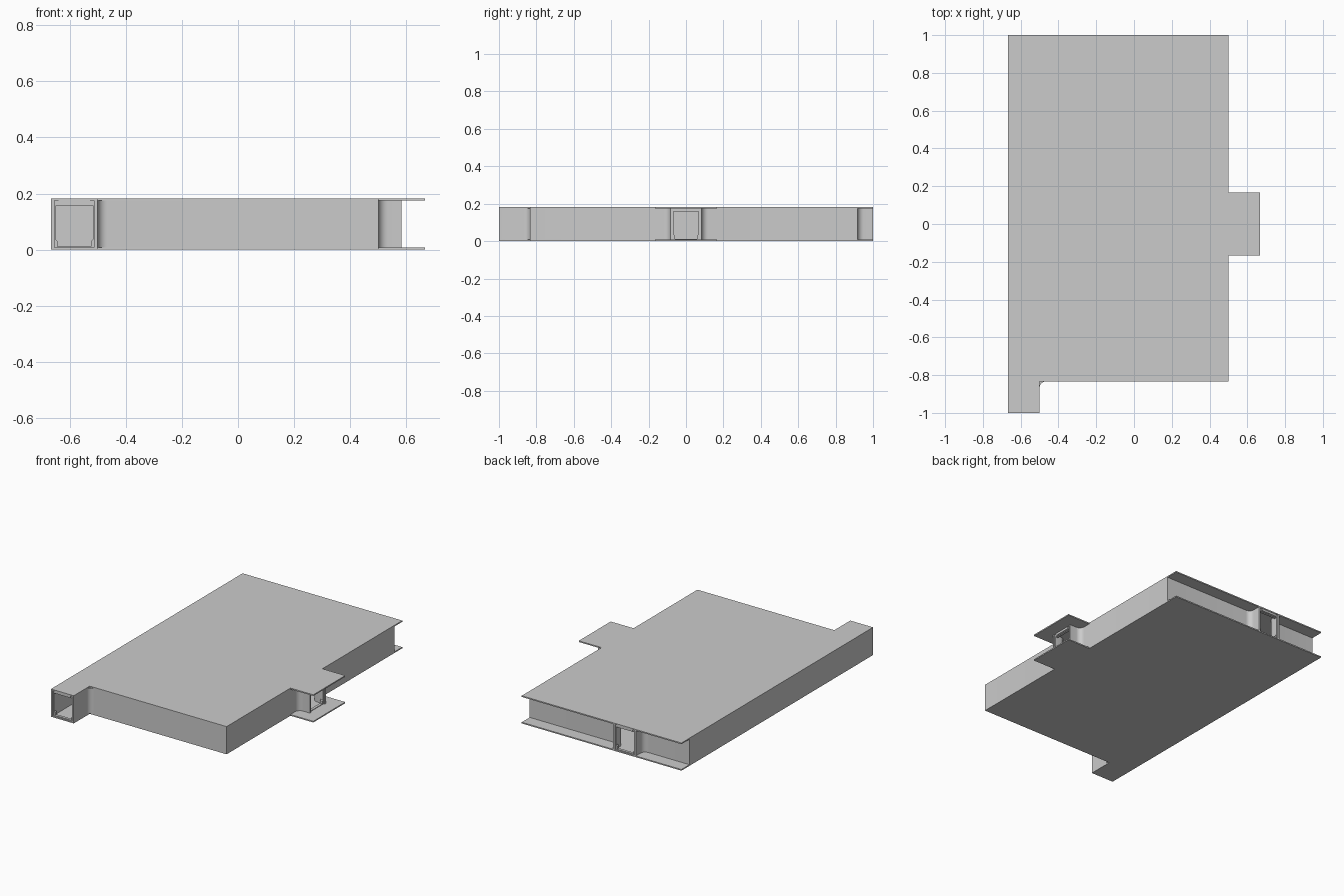
import bpy, bmesh, math
from mathutils import Vector

if "Cube" in bpy.data.objects:
    bpy.data.objects.remove(bpy.data.objects["Cube"])

U = 1 / 6          # layout module
H = 0.183          # overall height
S = 0.008          # slab thickness
T = 0.013          # wall thickness
R = 0.034          # fillet radius where a doorway meets a wall


def make(name, bm, smooth=False):
    bmesh.ops.recalc_face_normals(bm, faces=bm.faces)
    me = bpy.data.meshes.new(name)
    bm.to_mesh(me)
    bm.free()
    ob = bpy.data.objects.new(name, me)
    bpy.context.collection.objects.link(ob)
    if smooth:
        bpy.ops.object.select_all(action='DESELECT')
        ob.select_set(True)
        bpy.context.view_layer.objects.active = ob
        bpy.ops.object.shade_smooth_by_angle(angle=math.radians(30))
    return ob


def prism(name, pts, z0, z1, smooth=False):
    bm = bmesh.new()
    face = bm.faces.new([bm.verts.new((x, y, z0)) for x, y in pts])
    ext = bmesh.ops.extrude_face_region(bm, geom=[face], use_keep_orig=True)
    verts = [g for g in ext['geom'] if isinstance(g, bmesh.types.BMVert)]
    bmesh.ops.translate(bm, verts=verts, vec=(0, 0, z1 - z0))
    return make(name, bm, smooth)


def fillet(path, steps=8):
    """Round every right-hand turn of the path (recessed outer corners)."""
    out = [path[0]]
    for a, b, c in zip(path, path[1:], path[2:]):
        d0, d1 = (b - a).normalized(), (c - b).normalized()
        if d0.cross(d1) < 0:
            centre = b - d0 * R + d1 * R
            for i in range(steps + 1):
                t = i / steps * math.pi / 2
                out.append(centre - d1 * R * math.cos(t) + d0 * R * math.sin(t))
        else:
            out.append(b)
    return out + [path[-1]]


def wall(name, pts):
    """Upright wall; the room lies on the left of the path."""
    p = fillet([Vector(q) for q in pts])
    inner = []
    for i, q in enumerate(p):
        d0 = (q - p[max(i - 1, 0)]).normalized()
        d1 = (p[min(i + 1, len(p) - 1)] - q).normalized()
        d0, d1 = (d0 if i else d1), (d1 if i < len(p) - 1 else d0)
        n0, n1 = Vector((-d0.y, d0.x)), Vector((-d1.y, d1.x))
        inner.append(q + (n0 + n1) * T / (1 + n0.dot(n1)))
    prism(name, p + inner[::-1], S, H - S, True)


def door(name, origin, outward):
    """Stepped door frame with a narrower header piece, set into a doorway."""
    o, n = Vector((*origin, 0)), Vector((*outward, 0))
    side = Vector((-n.y, n.x, 0))
    w = U / 2 - T
    hole = [(0.060, 0.012), (0.060, 0.030), (0.066, 0.036), (0.066, 0.157)]
    rim = [(w, S), (w, 0.03), (w, 0.036), (w, H - S)]
    bm = bmesh.new()
    loops = []
    for prof, depth in ((rim, 0.008), (hole, 0.008), (hole, 0.026), (rim, 0.026)):
        full = prof + [(-x, z) for x, z in reversed(prof)]
        loops.append([bm.verts.new(o + side * x - n * depth + Vector((0, 0, z)))
                      for x, z in full])
    for k in range(4):
        a, b = loops[k], loops[(k + 1) % 4]
        for i in range(8):
            j = (i + 1) % 8
            bm.faces.new((a[i], a[j], b[j], b[i]))
    make(name, bm)
    corners = [o + side * s - n * d for s, d in
               ((-0.056, 0.003), (0.056, 0.003), (0.056, 0.008), (-0.056, 0.008))]
    prism(name + "_header", [(c.x, c.y) for c in corners], 0.161, H - S)


# Floor and ceiling slabs share one outline, with a tab at each side doorway
outline = [(-4*U, 6*U), (-4*U, -6*U), (-3*U, -6*U), (-3*U, -5*U), (3*U, -5*U),
           (3*U, -U), (4*U, -U), (4*U, U), (3*U, U), (3*U, 6*U)]
prism("floor_slab", outline, 0, S)
prism("ceiling_slab", outline, H - S, H)

# Walls run between the three doorways
h = U / 2
wall("left_wall", [(-2*U, 6*U), (-2*U, 5.5*U), (-4*U, 5.5*U), (-4*U, -6*U)])
wall("front_wall", [(-3*U, -6*U), (-3*U, -5*U), (3*U, -5*U), (3*U, -h), (3.5*U, -h)])
wall("back_right_wall", [(3.5*U, h), (3*U, h), (3*U, 5.5*U), (-U, 5.5*U), (-U, 6*U)])

# Doorways
door("front_door_frame", (-3.5*U, -6*U), (0, -1))
door("right_door_frame", (3.5*U, 0), (1, 0))
door("back_door_frame", (-1.5*U, 6*U), (0, 1))
